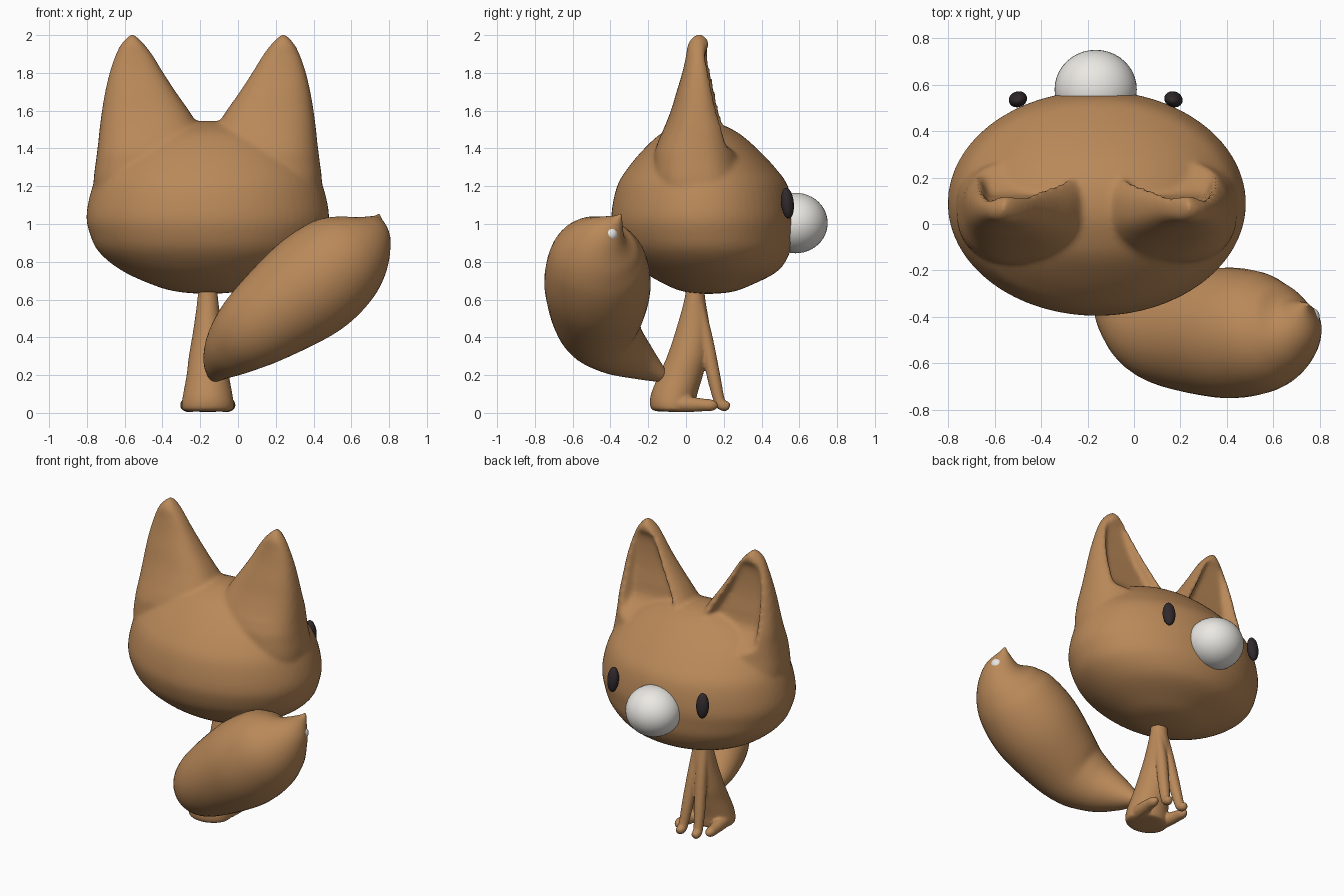
import bpy, bmesh
from math import sin, cos, pi, copysign
from mathutils import Vector

if "Cube" in bpy.data.objects:
    bpy.data.objects.remove(bpy.data.objects["Cube"])

CX = -0.16  # head and body centre line


def material(name, rgb):
    m = bpy.data.materials.new(name)
    m.diffuse_color = (*rgb, 1)
    m.use_nodes = True
    m.node_tree.nodes["Principled BSDF"].inputs["Base Color"].default_value = m.diffuse_color
    return m


FUR = material("fur", (0.49, 0.25, 0.10))
WHITE = material("white", (0.83, 0.81, 0.77))
DARK = material("dark", (0.03, 0.022, 0.025))


def spline(rows, n):
    """Catmull-Rom interpolation through rows of numbers."""
    rows = [rows[0]] + rows + [rows[-1]]
    out = []
    for i in range(1, len(rows) - 2):
        for k in range(n):
            t = k / n
            out.append([0.5 * (2*b + (c-a)*t + (2*a-5*b+4*c-d)*t*t + (3*b-a-3*c+d)*t**3)
                        for a, b, c, d in zip(*rows[i-1:i+3])])
    return out + [list(rows[-1])]


def skin(bm, rings):
    """Bridge successive rings of points and cap both ends."""
    vs = [[bm.verts.new(p) for p in r] for r in rings]
    n = len(vs[0])
    fs = [bm.faces.new((a[i], a[(i+1) % n], b[(i+1) % n], b[i]))
          for a, b in zip(vs, vs[1:]) for i in range(n)]
    fs += [bm.faces.new(vs[0][::-1]), bm.faces.new(vs[-1])]
    bmesh.ops.recalc_face_normals(bm, faces=fs)


def stack(bm, rows, n=64):
    """Horizontal ellipses; rows are z, half width x, back y, front y."""
    skin(bm, [[(CX + w*cos(2*pi*i/n), (b+f)/2 + (f-b)/2*sin(2*pi*i/n), z) for i in range(n)]
              for z, w, b, f in spline(rows, 5)])


def tube(bm, rows, n=40, steps=6):
    """Round tube; rows are x, y, z, radius."""
    rows = spline(rows, steps)
    pts = [Vector(r[:3]) for r in rows]
    rings = []
    for i, p in enumerate(pts):
        t = (pts[min(i+1, len(pts)-1)] - pts[max(i-1, 0)]).normalized()
        u = t.cross(Vector((1, -0.3, -0.9))).normalized() if abs(t.z) < 0.9 and len(pts) > 20 \
            else t.cross(Vector((1, 0, 0))).normalized()
        v = t.cross(u)
        r = max(rows[i][3], 0.004)
        rings.append([p + r*(u*cos(2*pi*k/n) + v*sin(2*pi*k/n)) for k in range(n)])
    skin(bm, rings)


def finish(bm, name, mat, voxel=0, smooth=0):
    me = bpy.data.meshes.new(name)
    bm.to_mesh(me)
    bm.free()
    me.polygons.foreach_set("use_smooth", [True] * len(me.polygons))
    ob = bpy.data.objects.new(name, me)
    bpy.context.collection.objects.link(ob)
    me.materials.append(mat)
    if voxel:
        m = ob.modifiers.new("fuse", "REMESH")
        m.mode, m.voxel_size, m.use_smooth_shade = "VOXEL", voxel, True
        s = ob.modifiers.new("soften", "SMOOTH")
        s.factor, s.iterations = 0.5, smooth
    return ob


def ball(name, mat, loc, size, tilt=(0, 0, 0)):
    bm = bmesh.new()
    bmesh.ops.create_uvsphere(bm, u_segments=40, v_segments=24, radius=1)
    ob = finish(bm, name, mat)
    ob.location, ob.scale, ob.rotation_euler = loc, size, tilt


# Ear: outer/inner edge (distance from centre line), back y, front y, recess floor y
EAR = [(1.05, .58, .18, -.06, .25, .25), (1.2, .605, .11, -.16, .30, .30),
       (1.35, .59, .05, -.17, .29, .28), (1.43, .58, .03, -.15, .28, .19),
       (1.5, .573, .04, -.12, .262, .13), (1.6, .56, .10, -.08, .22, .11),
       (1.7, .543, .17, -.05, .19, .095), (1.8, .52, .235, -.02, .16, .09),
       (1.89, .49, .29, .0, .137, .095), (1.95, .46, .335, .01, .125, .12),
       (1.99, .425, .375, .035, .105, .105), (2.006, .405, .395, .06, .08, .08)]


def ear(bm, side, n=96):
    rings = []
    for z, o, i, b, f, fl in spline(EAR, 6):
        ring = []
        for k in range(n):
            c, s = cos(2*pi*k/n), sin(2*pi*k/n)
            u, v = copysign(abs(c)**.85, c), copysign(abs(s)**.8, s)
            y = (b+f)/2 + (f-b)/2*v
            if s > 0:
                y -= .03 * max(c, 0) * s
                w = min(max((.8 - abs(u)) / .22, 0), 1)
                w = w*w*(3 - 2*w)
                y += (min(y, fl) - y) * w
            ring.append((CX + side*((o+i)/2 + (o-i)/2*u), y, z))
        rings.append(ring)
    skin(bm, rings)


# Head with both ears fused in
bm = bmesh.new()
stack(bm, [(.63, .02, .10, .14), (.64, .15, .0, .24), (.67, .27, -.09, .33),
           (.75, .45, -.23, .485), (.85, .575, -.335, .55), (.95, .625, -.382, .568),
           (1.05, .642, -.395, .572), (1.2, .61, -.365, .54), (1.3, .555, -.305, .47),
           (1.4, .465, -.22, .375), (1.48, .34, -.13, .28), (1.53, .19, -.02, .18),
           (1.545, .03, .05, .1)])
for side in (-1, 1):
    ear(bm, side)
finish(bm, "head", FUR, 0.014, 7)

# Muzzle and eyes
ball("muzzle", WHITE, (-.165, .58, 1.005), (.177, .17, .16))
for side in (-1, 1):
    ball("eye", DARK, (CX - .005 + side*.335, .537, 1.11), (.04, .033, .082), (.1, 0, -side*.35))

# Sitting body with front legs and hind feet
bm = bmesh.new()
stack(bm, [(.74, .05, .0, .1), (.62, .053, -.005, .1), (.45, .075, -.05, .125),
           (.3, .1, -.1, .115), (.2, .112, -.145, .09), (.1, .13, -.185, .06),
           (.04, .138, -.19, .05), (.012, .125, -.17, .04), (.006, .05, -.1, .0)], 48)
for side in (-1, 1):
    tube(bm, [(CX + side*.02, .06, .6, .03), (CX + side*.03, .105, .4, .036),
              (CX + side*.045, .145, .2, .036), (CX + side*.055, .175, .07, .03),
              (CX + side*.058, .195, .04, .03), (CX + side*.06, .222, .036, .024),
              (CX + side*.06, .232, .034, .01)], 20, 3)
    tube(bm, [(CX + side*.085, -.1, .045, .04), (CX + side*.1, .0, .045, .042),
              (CX + side*.112, .09, .042, .034), (CX + side*.115, .14, .04, .03),
              (CX + side*.115, .168, .04, .012)], 20, 3)
finish(bm, "body", FUR, 0.008, 4)

# Bushy tail with pale tip
bm = bmesh.new()
tube(bm, [(-.13, -.10, .185, .01), (-.125, -.125, .195, .035), (-.085, -.25, .275, .105),
          (0, -.38, .37, .175), (.13, -.46, .48, .23), (.37, -.468, .66, .28),
          (.54, -.468, .80, .262), (.64, -.45, .885, .205), (.70, -.42, .95, .125),
          (.735, -.365, 1.02, .035), (.745, -.345, 1.05, .006)])
finish(bm, "tail", FUR)
ball("tail_tip", WHITE, (.76, -.4, .945), (.04, .04, .04))
